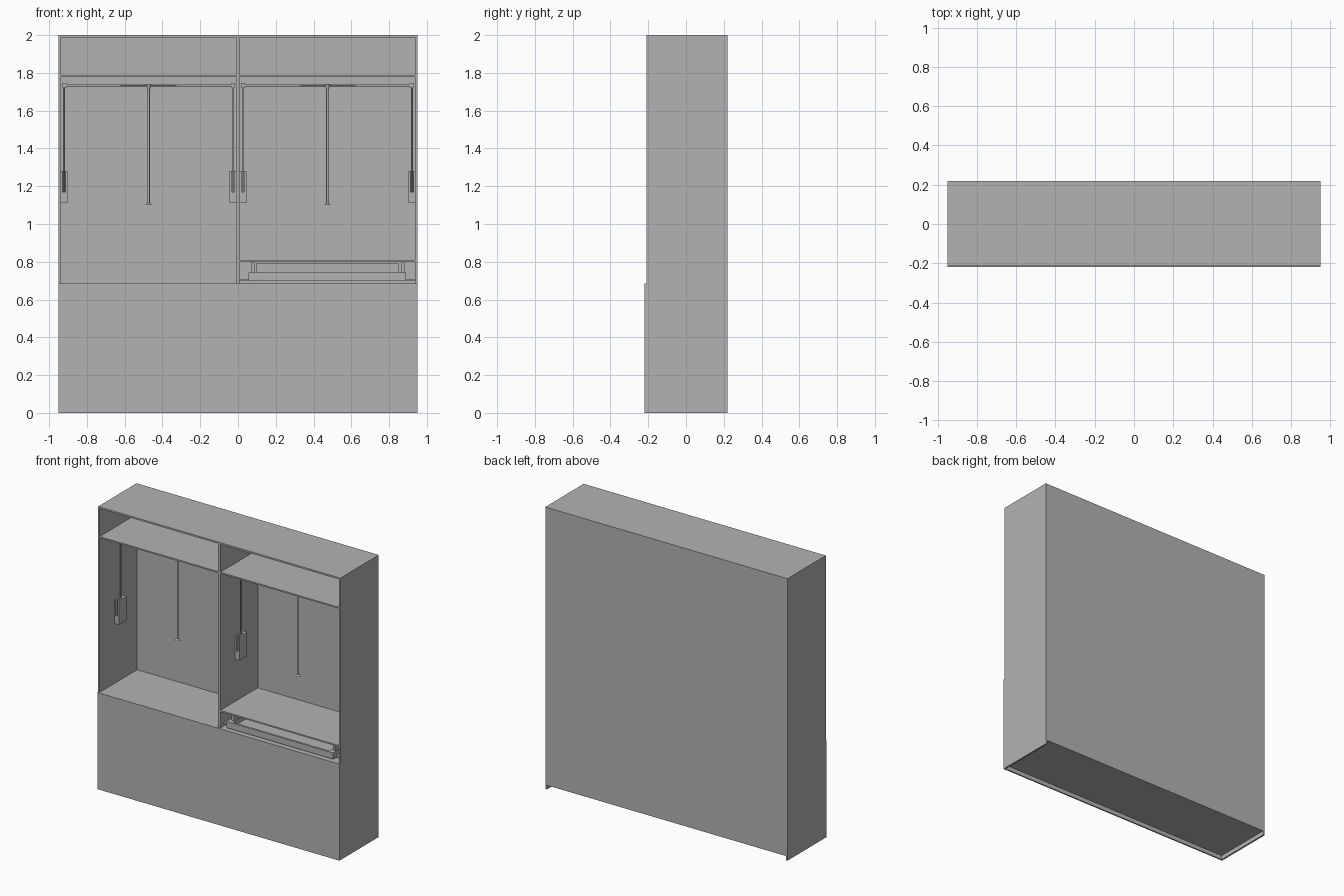
import bpy, bmesh
from mathutils import Vector

default = bpy.data.objects.get("Cube")
if default:
    bpy.data.objects.remove(default)

grey = bpy.data.materials.new("plain_grey")
grey.use_nodes = True
colour = (0.45, 0.45, 0.45, 1)
grey.diffuse_color = colour
grey.node_tree.nodes["Principled BSDF"].inputs["Base Color"].default_value = colour


def finish(name, bm):
    bmesh.ops.recalc_face_normals(bm, faces=bm.faces)
    mesh = bpy.data.meshes.new(name)
    bm.to_mesh(mesh)
    bm.free()
    mesh.materials.append(grey)
    ob = bpy.data.objects.new(name, mesh)
    bpy.context.collection.objects.link(ob)
    return ob


def box(name, x, y, z):
    """Box from (low, high) ranges on each axis."""
    bm = bmesh.new()
    bmesh.ops.create_cube(bm, size=1)
    for v in bm.verts:
        v.co = Vector([r[0] if c < 0 else r[1] for r, c in zip((x, y, z), v.co)])
    return finish(name, bm)


def rod(name, a, b, radius, end_radius=None, sides=12):
    """Round bar from a to b."""
    a, b = Vector(a), Vector(b)
    bm = bmesh.new()
    bmesh.ops.create_cone(bm, cap_ends=True, segments=sides, radius1=radius,
                          radius2=end_radius or radius, depth=(b - a).length)
    turn = (b - a).to_track_quat('Z', 'Y')
    for v in bm.verts:
        v.co = turn @ v.co + (a + b) / 2
    ob = finish(name, bm)
    for p in ob.data.polygons:
        p.use_smooth = len(p.vertices) == 4
    return ob


def prism(name, outline, z):
    """Plan outline extruded through a height range."""
    bm = bmesh.new()
    face = bm.faces.new([bm.verts.new((px, py, z[0])) for px, py in outline])
    moved = bmesh.ops.extrude_face_region(bm, geom=[face])["geom"]
    for v in moved:
        if isinstance(v, bmesh.types.BMVert):
            v.co.z = z[1]
    return finish(name, bm)


W, FRONT, BACK, T = 0.95, -0.21, 0.22, 0.012
INNER, DIV = W - T, 0.008
depth = (FRONT, BACK)
inside = (FRONT, BACK - 0.01)

# Carcass
for side, s in (("left", 1), ("right", -1)):
    box(side + "_side_panel", sorted((s * W, s * INNER)), depth, (0, 2))
box("top_panel", (-INNER, INNER), depth, (2 - T, 2))
box("back_panel", (-INNER, INNER), (BACK - 0.01, BACK), (0.03, 2 - T))
box("bottom_panel", (-INNER, INNER), inside, (0.03, 0.042))
box("lower_front_panel", (-W, W), (-0.22, FRONT), (0, 0.685))
box("middle_floor", (-INNER, INNER), inside, (0.673, 0.685))
box("upper_divider", (-DIV, DIV), inside, (0.685, 2 - T))
box("lower_divider", (-DIV, DIV), inside, (0.042, 0.673))
for side, x in (("left", (DIV, INNER)), ("right", (-INNER, -DIV))):
    box(side + "_top_shelf", x, inside, (1.78, 1.79))
box("drawer_shelf", (DIV, INNER), inside, (0.80, 0.81))


def wall_housing(name, x, s):
    """Slotted housing on a wall at x, facing s, with its swinging arm."""
    def px(d):
        return x + s * d
    arm = 0.017
    slot = 0.007
    box(name + "_base", sorted((px(0), px(0.036))), (-0.045, 0.04), (1.11, 1.17))
    prism(name + "_channel",
          [(px(0), -0.045), (px(arm - slot), -0.045), (px(arm - slot), 0.012),
           (px(arm + slot), 0.012), (px(arm + slot), -0.045), (px(0.036), -0.045),
           (px(0.036), 0.04), (px(0), 0.04)], (1.17, 1.28))
    rod(name + "_arm", (px(arm), 0, 1.17), (px(arm), 0, 1.735), 0.005)
    box(name + "_elbow", sorted((px(arm - 0.008), px(arm + 0.012))),
        (-0.01, 0.01), (1.722, 1.746))
    return px(arm)


# Pull-down hanging rails, one in each compartment
for side, lo, hi in (("right", -INNER, -DIV), ("left", DIV, INNER)):
    a = wall_housing(side + "_bay_outer_housing", lo, 1)
    b = wall_housing(side + "_bay_inner_housing", hi, -1)
    mid = (a + b) / 2
    rod(side + "_rail", (a, 0, 1.734), (b, 0, 1.734), 0.005)
    for end, d in ((a, 1), (b, -1)):
        rod(side + "_rail_sleeve", (end, 0, 1.734), (end + d * 0.3, 0, 1.734), 0.007)
    rod(side + "_pull_bar", (mid, 0, 1.107), (mid, 0, 1.72), 0.006)
    rod(side + "_pull_socket", (mid, 0, 1.712), (mid, 0, 1.742), 0.007, 0.014)
    rod(side + "_pull_foot", (mid, 0, 1.10), (mid, 0, 1.112), 0.017, 0.008)

# Shallow pull-out tray
box("tray_front", (0.055, 0.89), (-0.205, -0.19), (0.698, 0.742))
box("tray_floor", (0.055, 0.89), (-0.19, 0.18), (0.698, 0.71))
box("tray_back", (0.095, 0.85), (0.165, 0.18), (0.71, 0.792))
for side, x in (("left", (0.85, 0.89)), ("right", (0.055, 0.095))):
    box("tray_" + side + "_rail", x, (-0.19, 0.18), (0.71, 0.742))
    mid = (x[0] + x[1]) / 2
    box("tray_" + side + "_wall", (mid - 0.006, mid + 0.012), (-0.17, 0.18), (0.742, 0.795))
for side, x in (("left", (0.89, INNER)), ("right", (DIV, 0.055))):
    box("tray_" + side + "_runner", x, (-0.17, 0.18), (0.698, 0.71))
